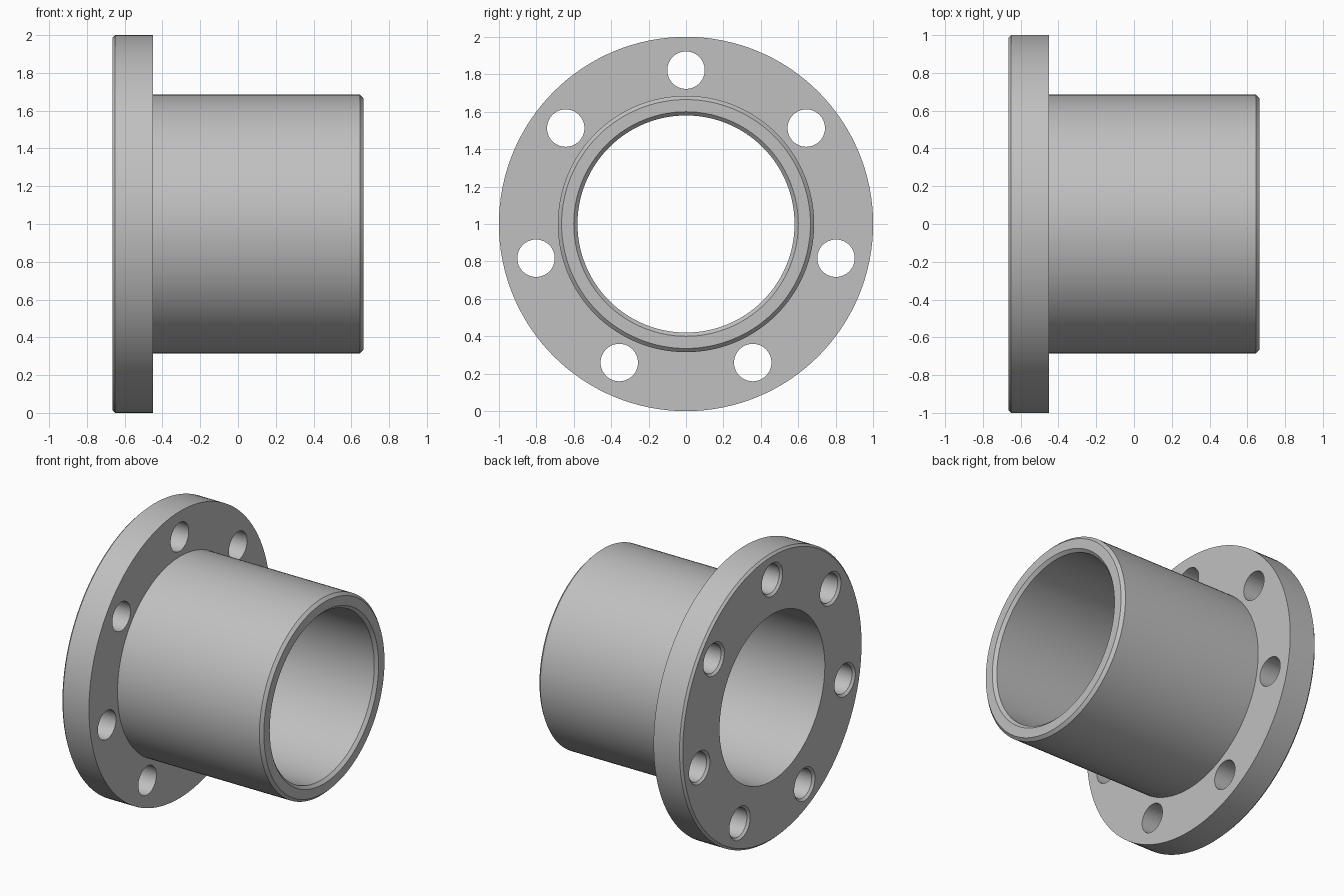
import bpy
import bmesh
from math import cos, sin, radians, tau

default = bpy.data.objects.get("Cube")
if default:
    bpy.data.objects.remove(default, do_unlink=True)

# Overall dimensions
LEFT, STEP, RIGHT = -0.665, -0.45, 0.665
FLANGE_R, SLEEVE_R, BORE_R = 1.0, 0.685, 0.58
HOLES, HOLE_R, HOLE_CIRCLE = 7, 0.10, 0.822
BEVEL, HOLE_BEVEL = 0.02, 0.015
CENTRE_Z = 1.0

steel = bpy.data.materials.new("grey_steel")
grey = (0.53, 0.53, 0.53, 1)
steel.diffuse_color = grey
steel.use_nodes = True
steel.node_tree.nodes["Principled BSDF"].inputs["Base Color"].default_value = grey


def lathe(name, profile, segments, y=0.0, z=CENTRE_Z, capped=False):
    """Revolve (x, radius) points around an axis parallel to x."""
    bm = bmesh.new()
    rings = []
    for i in range(segments):
        a = tau * i / segments
        rings.append([bm.verts.new((x, y + r * cos(a), z + r * sin(a))) for x, r in profile])
    n = len(profile)
    for i, ring in enumerate(rings):
        following = rings[(i + 1) % segments]
        for j in range(n - 1 if capped else n):
            k = (j + 1) % n
            bm.faces.new((ring[j], ring[k], following[k], following[j]))
    if capped:
        for end in (0, -1):
            bm.faces.new([ring[end] for ring in rings])
    bmesh.ops.recalc_face_normals(bm, faces=bm.faces)
    mesh = bpy.data.meshes.new(name)
    bm.to_mesh(mesh)
    bm.free()
    mesh.materials.append(steel)
    obj = bpy.data.objects.new(name, mesh)
    bpy.context.collection.objects.link(obj)
    return obj


# Flange and sleeve turned as one solid, with chamfered ends and bore
body = lathe("flanged_sleeve", [
    (LEFT, BORE_R),
    (LEFT, FLANGE_R - HOLE_BEVEL),
    (LEFT + HOLE_BEVEL, FLANGE_R),
    (STEP, FLANGE_R),
    (STEP, SLEEVE_R),
    (RIGHT - BEVEL, SLEEVE_R),
    (RIGHT, SLEEVE_R - BEVEL),
    (RIGHT, BORE_R + BEVEL),
    (RIGHT - BEVEL, BORE_R),
], 128)

# Bolt holes, countersunk on the mating face
bpy.context.view_layer.objects.active = body
for i in range(HOLES):
    a = radians(90) + tau * i / HOLES
    cutter = lathe("bolt_hole_cutter", [
        (LEFT - HOLE_BEVEL, HOLE_R + 2 * HOLE_BEVEL),
        (LEFT + HOLE_BEVEL, HOLE_R),
        (STEP + 0.1, HOLE_R),
    ], 48, HOLE_CIRCLE * cos(a), CENTRE_Z + HOLE_CIRCLE * sin(a), capped=True)
    cutter.hide_render = True
    cut = body.modifiers.new("bolt_hole", "BOOLEAN")
    cut.operation = "DIFFERENCE"
    cut.solver = "EXACT"
    cut.object = cutter
    bpy.ops.object.modifier_apply(modifier=cut.name)
    bpy.data.objects.remove(cutter, do_unlink=True)

# Smooth round walls, crisp chamfers
bpy.ops.object.select_all(action="DESELECT")
body.select_set(True)
bpy.ops.object.shade_smooth_by_angle(angle=radians(30))
